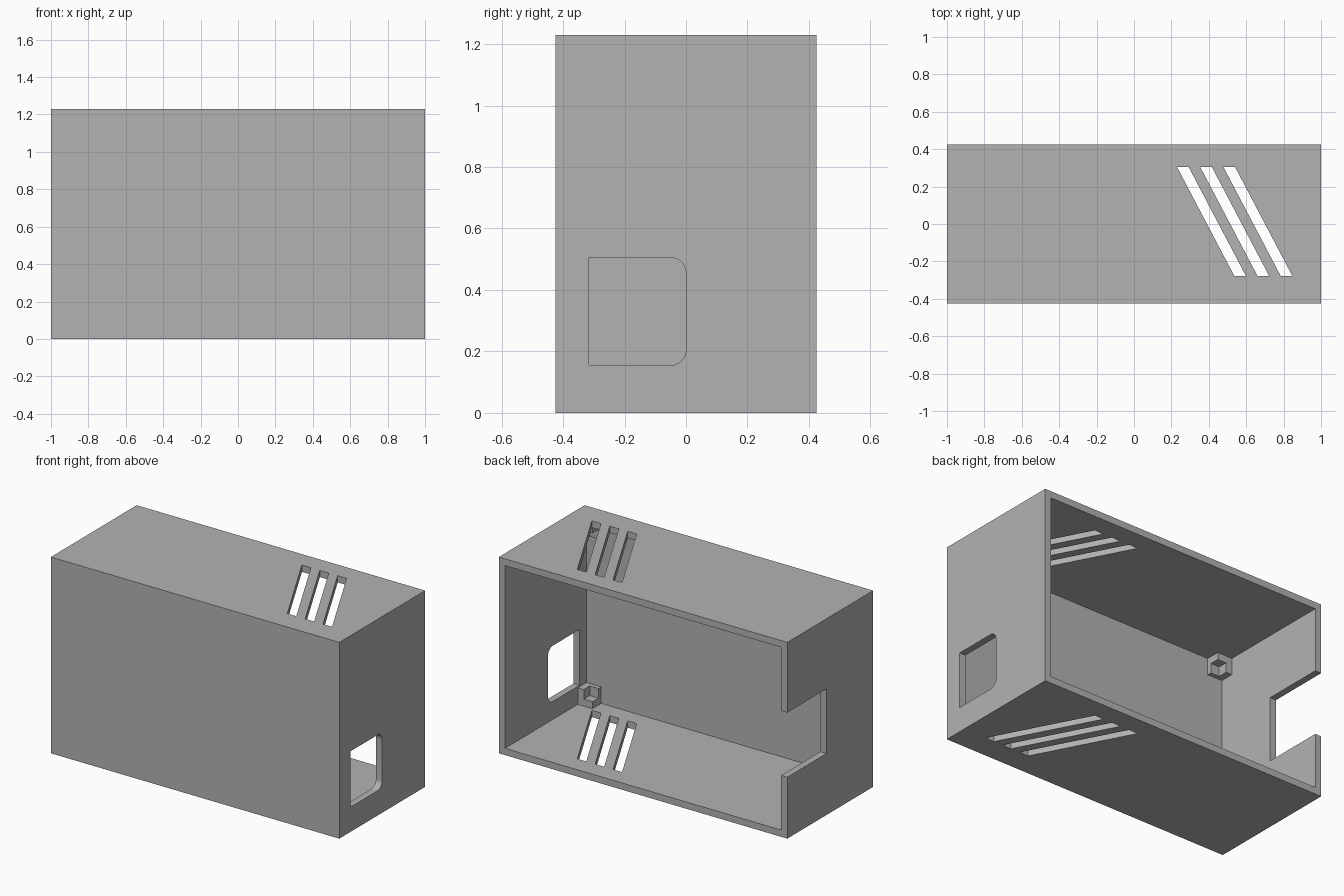
import bpy
import bmesh
from math import cos, sin, pi
from mathutils import Vector

if "Cube" in bpy.data.objects:
    bpy.data.objects.remove(bpy.data.objects["Cube"])

W, D, H, T = 1.0, 0.425, 1.23, 0.0425   # half width, half depth, height, wall
MID = H / 2

grey = bpy.data.materials.new("mid_grey")
grey.use_nodes = True
grey.diffuse_color = (0.45, 0.45, 0.45, 1)
grey.node_tree.nodes["Principled BSDF"].inputs["Base Color"].default_value = grey.diffuse_color


def prism(name, points, direction):
    """Extrude a flat outline into a solid."""
    bm = bmesh.new()
    face = bm.faces.new([bm.verts.new(p) for p in points])
    out = bmesh.ops.extrude_face_region(bm, geom=[face])["geom"]
    moved = [v for v in out if isinstance(v, bmesh.types.BMVert)]
    bmesh.ops.translate(bm, vec=Vector(direction), verts=moved)
    bmesh.ops.recalc_face_normals(bm, faces=bm.faces)
    mesh = bpy.data.meshes.new(name)
    bm.to_mesh(mesh)
    bm.free()
    obj = bpy.data.objects.new(name, mesh)
    bpy.context.collection.objects.link(obj)
    mesh.materials.append(grey)
    return obj


def box(name, lo, hi):
    (x0, y0, z0), (x1, y1, z1) = lo, hi
    return prism(name, [(x0, y0, z0), (x1, y0, z0), (x1, y1, z0), (x0, y1, z0)], (0, 0, z1 - z0))


def apply_modifier(obj, mod):
    bpy.context.view_layer.objects.active = obj
    bpy.ops.object.modifier_apply(modifier=mod.name)


def cut(obj, cutter):
    mod = obj.modifiers.new("cut", "BOOLEAN")
    mod.operation, mod.solver, mod.object = "DIFFERENCE", "EXACT", cutter
    apply_modifier(obj, mod)
    bpy.data.objects.remove(cutter)


# Housing shell, open at the back
housing = box("housing", (-W, -D, 0), (W, D, H))
cut(housing, box("cavity", (T - W, T - D, T), (W - T, D + 0.1, H - T)))

# Notch in the rear edge of the right wall
cut(housing, box("notch", (-W - 0.1, 0.035, 0.385), (-W + 0.1, D + 0.1, 0.79)))

# Window in the left wall, rounded on its rear corners
y0, y1, z0, z1, r = -0.315, 0.0, 0.155, 0.505, 0.05
outline = [(y0, z1), (y0, z0)]
for centre_z, start in ((z0 + r, -pi / 2), (z1 - r, 0)):
    for i in range(9):
        a = start + i * pi / 16
        outline.append((y1 - r + r * cos(a), centre_z + r * sin(a)))
cut(housing, prism("window", [(W - 0.1, y, z) for y, z in outline], (0.2, 0, 0)))

# Slanted vent slots through roof and floor
for i in range(3):
    x = 0.23 + 0.124 * i
    corners = [(x, 0.305), (x + 0.062, 0.305), (x + 0.368, -0.277), (x + 0.306, -0.277)]
    cut(housing, prism("slot", [(px, py, -0.1) for px, py in corners], (0, 0, H + 0.2)))

# Corner blocks against the front wall, each with its free corner notched out
sx, sy, sz, n = 0.102, 0.087, 0.104, 0.06
inner = Vector((W - T - sx, T - D + sy, T + sz - MID))
blocks = box("corner_blocks", (inner.x, T - D - 0.005, T - MID - 0.005),
             (W - T + 0.005, inner.y, inner.z))
cut(blocks, box("block_notch", (inner.x - 0.05, inner.y - n, inner.z - n),
                (inner.x + n, inner.y + 0.05, inner.z + 0.05)))
blocks.location.z = MID
mirror = blocks.modifiers.new("mirror", "MIRROR")
mirror.use_axis = (True, False, True)
apply_modifier(blocks, mirror)

# Smooth only the rounded window corners
bpy.ops.object.select_all(action="DESELECT")
housing.select_set(True)
bpy.context.view_layer.objects.active = housing
bpy.ops.object.shade_smooth_by_angle(angle=pi / 6)
